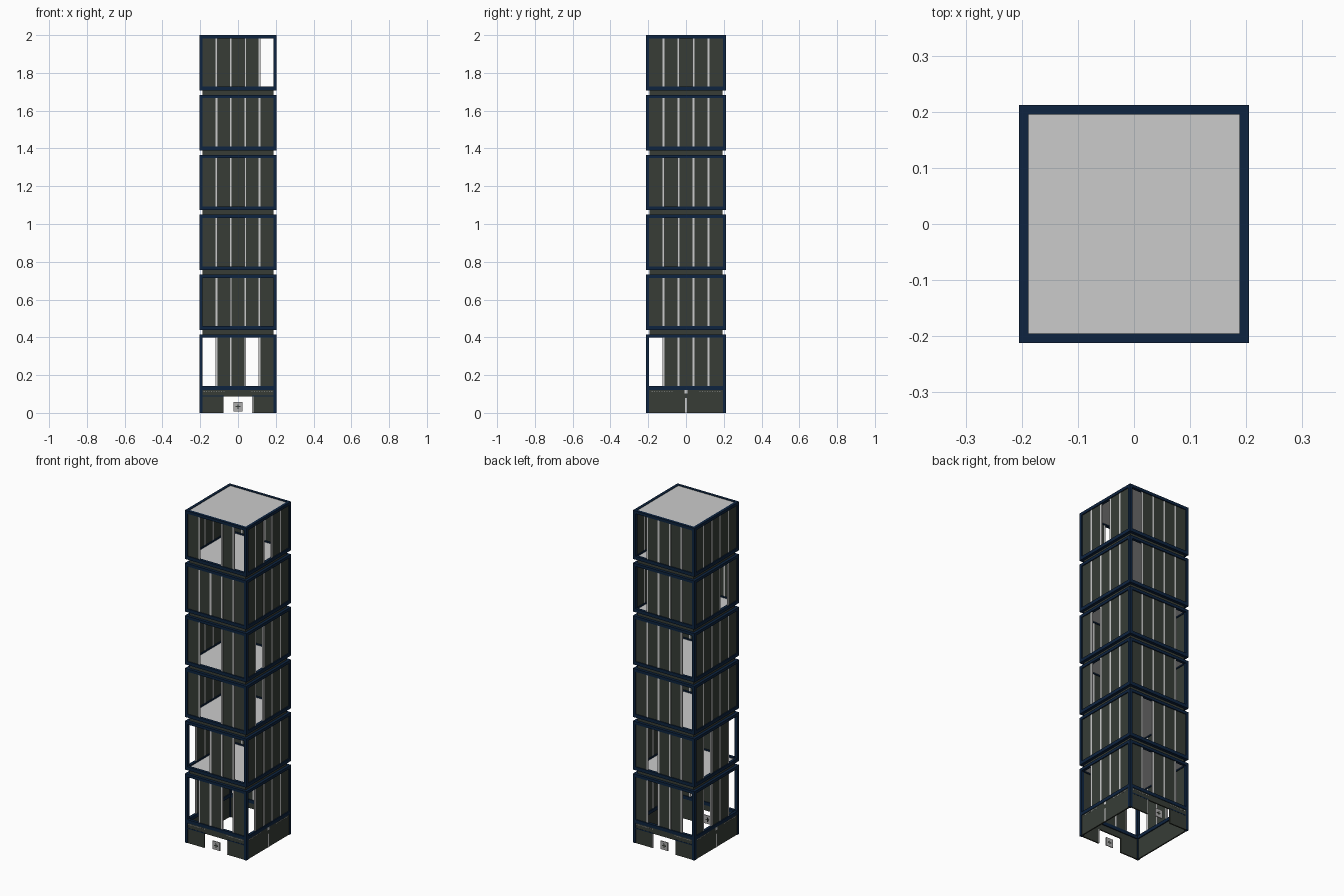
import bpy, bmesh

if "Cube" in bpy.data.objects:
    bpy.data.objects.remove(bpy.data.objects["Cube"])

def material(name, c):
    m = bpy.data.materials.new(name)
    m.diffuse_color = (*c, 1)
    m.use_nodes = True
    m.node_tree.nodes["Principled BSDF"].inputs["Base Color"].default_value = m.diffuse_color
    return m

NAVY = material("navy_steel", (0.004, 0.017, 0.05))
DARK = material("dark_green_grey", (0.038, 0.046, 0.037))
LIGHT = material("light_grey", (0.60, 0.60, 0.60))
GREY = material("sign_grey", (0.42, 0.42, 0.42))

HX, HY = 0.205, 0.212      # half width and half depth of the tower
POST = 0.017               # frame thickness
PITCH, HEIGHT = 0.317, 0.293

def boxes(name, mat, spans):
    """One object from boxes given as (x0, x1, y0, y1, z0, z1)."""
    bm = bmesh.new()
    for x0, x1, y0, y1, z0, z1 in spans:
        vs = bmesh.ops.create_cube(bm, size=1)["verts"]
        for v in vs:
            v.co.x = x1 if v.co.x > 0 else x0
            v.co.y = y1 if v.co.y > 0 else y0
            v.co.z = z1 if v.co.z > 0 else z0
    me = bpy.data.meshes.new(name)
    bm.to_mesh(me)
    bm.free()
    me.materials.append(mat)
    ob = bpy.data.objects.new(name, me)
    bpy.context.collection.objects.link(ob)

def on_side(side, u0, u1, z0, z1, inset, thick):
    """Box on a tower side: u along the wall, inset measured from the outside."""
    s = -1 if side in ("front", "left") else 1
    h = HY if side in ("front", "back") else HX
    a, b = sorted((s * (h - inset), s * (h - inset - thick)))
    if side in ("front", "back"):
        return (u0, u1, a, b, z0, z1)
    return (a, b, u0, u1, z0, z1)

SIDES = ("front", "back", "left", "right")

def half(side):
    return HX if side in ("front", "back") else HY

def ring(z0, z1, inset, thick):
    return [on_side(s, -half(s) + inset, half(s) - inset, z0, z1, inset, thick) for s in SIDES]

# open bays on each storey (bay 0 is the lowest x or y)
OPEN = [
    dict(front=(0, 3), back=(0, 3), left=(0, 3), right=(0,)),
    dict(front=(0, 1, 4), back=(3,), left=(0, 3)),
    dict(front=(1, 2), back=(0,), right=(1,)),
    dict(front=(1, 2), back=(0,), right=(1,)),
    dict(back=(4,), left=(1,)),
    dict(front=(1, 2, 4), back=(4,), right=(2,)),
]

for i, opened in enumerate(OPEN):
    top = 2.0 - PITCH * (5 - i)
    low = top - HEIGHT if i else 0.122
    foot = low if i else 0.0
    # steel frame
    frame = ring(low, low + 0.02, 0, POST) + ring(top - 0.017, top, 0, POST)
    for sx in (-1, 1):
        for sy in (-1, 1):
            x0, x1 = sorted((sx * HX, sx * (HX - POST)))
            y0, y1 = sorted((sy * HY, sy * (HY - POST)))
            frame.append((x0, x1, y0, y1, foot, top))
    boxes(f"frame_{i}", NAVY, frame)
    # wall panels and light strips between bays
    panels, strips = [], []
    z0, z1 = low + 0.012, top - 0.01
    for side in SIDES:
        inner = half(side) - POST + 0.003
        w = 2 * inner / 5
        gone = opened.get(side, ())
        for k in range(5):
            u = -inner + k * w
            if k not in gone:
                panels.append(on_side(side, u + 0.001, u + w - 0.001, z0, z1, 0.006, 0.006))
            if k and not (k in gone and k - 1 in gone):
                strips.append(on_side(side, u - 0.005, u + 0.005, z0 + 0.008, z1 - 0.006, 0.005, 0.008))
    boxes(f"wall_panels_{i}", DARK, panels)
    boxes(f"panel_strips_{i}", LIGHT, strips)
    # floor and ceiling plates
    px, py = HX - POST + 0.001, HY - POST + 0.001
    plates = [(-px, px, -py, py, top - 0.010, top - 0.003)]
    if i:
        plates.append((-px, px, -py, py, low + 0.004, low + 0.012))
    boxes(f"floor_plates_{i}", LIGHT, plates)
    # recessed neck up to the next storey
    if i < 5:
        boxes(f"neck_{i}", DARK, ring(top - 0.003, top + PITCH - HEIGHT + 0.004, 0.018, 0.01))

# base walls with door openings front and back
base = [on_side(s, -HY + 0.004, HY - 0.004, 0, 0.125, 0.003, 0.008) for s in ("left", "right")]
jambs, bands, signs, marks, vents = [], [], [], [], []
for s in ("front", "back"):
    base += [on_side(s, -HX + 0.004, -0.078, 0, 0.125, 0.003, 0.008),
             on_side(s, 0.075, HX - 0.004, 0, 0.125, 0.003, 0.008),
             on_side(s, -0.078, 0.075, 0.087, 0.125, 0.003, 0.008)]
    jambs.append(on_side(s, 0.075, 0.081, 0, 0.087, 0.002, 0.01))
    bands += [on_side(s, a, b, 0.086, 0.092, 0.002, 0.002) for a, b in ((-0.19, -0.075), (0.075, 0.19))]
    # square plate hanging in the doorway, with a dark cross
    signs.append(on_side(s, -0.024, 0.024, 0.008, 0.058, 0.004, 0.005))
    marks += [on_side(s, -0.012, 0.012, 0.030, 0.036, 0.003, 0.007),
              on_side(s, -0.003, 0.003, 0.021, 0.045, 0.003, 0.007)]
for s in ("left", "right"):
    jambs.append(on_side(s, -0.004, 0.004, 0, 0.08, 0.002, 0.003))
    jambs.append(on_side(s, -0.008, 0.008, 0.103, 0.12, 0.002, 0.003))
# small vent slots below the first beam
for s in SIDES:
    for k in range(9):
        for sg in (-1, 1):
            u = sg * (0.075 + k * 0.013)
            vents.append(on_side(s, u - 0.003, u + 0.003, 0.112, 0.116, 0.002, 0.002))
boxes("base_walls", DARK, base)
boxes("base_jambs", LIGHT, jambs)
boxes("base_bands", NAVY, bands)
boxes("door_plates", GREY, signs)
boxes("door_plate_crosses", DARK, marks)
boxes("vent_slots", GREY, vents)
